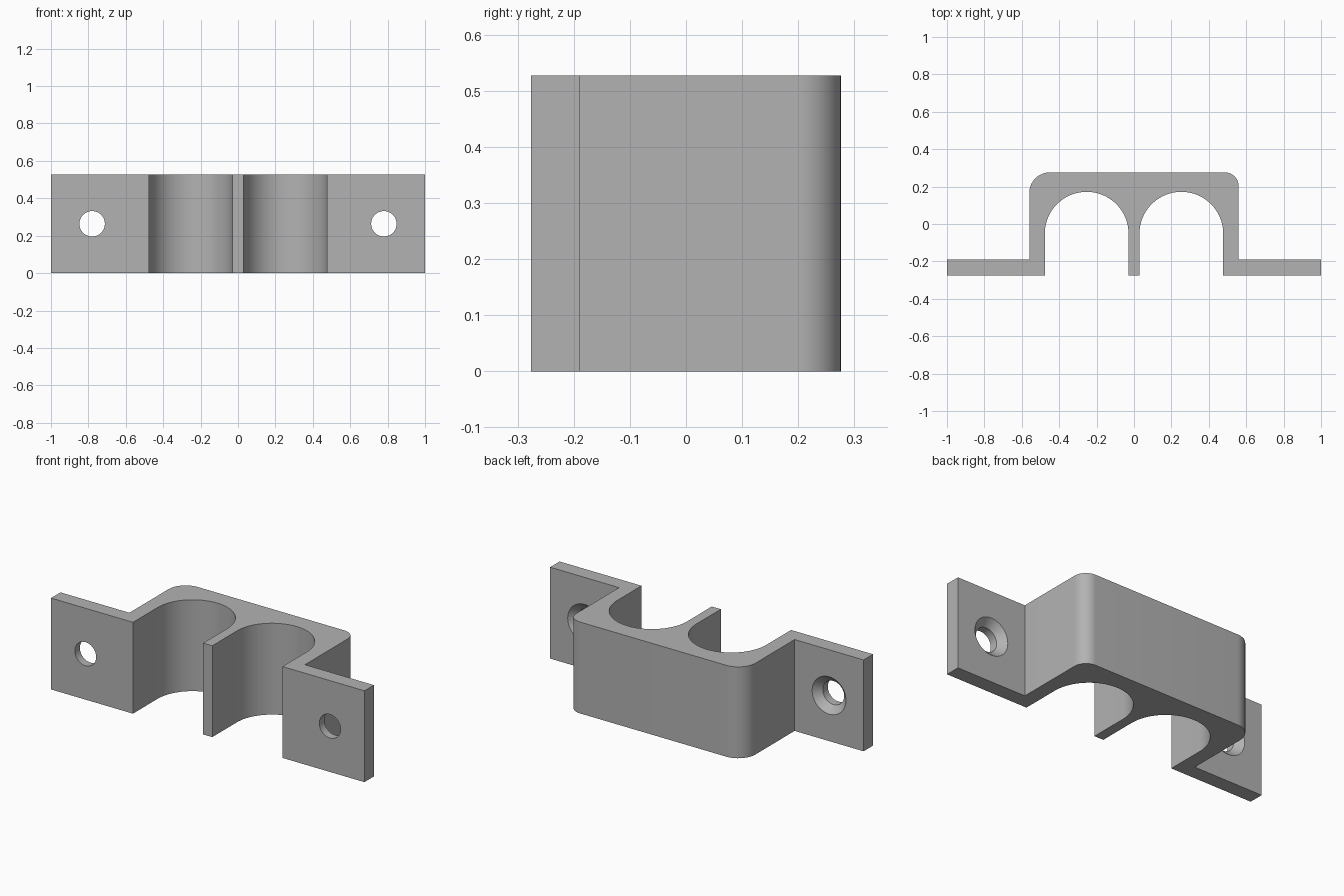
import bpy, bmesh
from math import sin, cos, radians

default = bpy.data.objects.get("Cube")
if default:
    bpy.data.objects.remove(default, do_unlink=True)

HEIGHT = 0.527
FRONT, BACK = -0.276, 0.276
FLANGE_BACK = -0.19
BODY = 0.56            # half width of the raised body
ARCH_X, ARCH_R, ARCH_Y = 0.253, 0.224, -0.052
HOLE_X, HOLE_R, SINK_R, SINK_DEPTH = 0.78, 0.068, 0.108, 0.04

grey = bpy.data.materials.new("grey")
grey.use_nodes = True
colour = (0.45, 0.45, 0.45, 1)
grey.diffuse_color = colour
grey.node_tree.nodes["Principled BSDF"].inputs["Base Color"].default_value = colour


def arc(cx, cy, r, start, end, steps):
    """Points along an arc, angles in degrees."""
    angles = [radians(start + (end - start) * i / steps) for i in range(steps + 1)]
    return [(cx + r * cos(a), cy + r * sin(a)) for a in angles]


def finish(name, bm):
    bmesh.ops.recalc_face_normals(bm, faces=bm.faces)
    mesh = bpy.data.meshes.new(name)
    bm.to_mesh(mesh)
    bm.free()
    obj = bpy.data.objects.new(name, mesh)
    bpy.context.collection.objects.link(obj)
    return obj


def arch(cx):
    """Open-fronted round channel, traced from left to right."""
    return ([(cx - ARCH_R, FRONT)] + arc(cx, ARCH_Y, ARCH_R, 180, 0, 40)
            + [(cx + ARCH_R, FRONT)])


# Bracket cross-section: flanges, two channels and rounded back corners
small, large = 0.075, 0.11
profile = [(-1, FRONT)] + arch(-ARCH_X) + arch(ARCH_X)
profile += [(1, FRONT), (1, FLANGE_BACK), (BODY, FLANGE_BACK)]
profile += arc(BODY - small, BACK - small, small, 0, 90, 14)
profile += arc(-BODY + large, BACK - large, large, 90, 180, 14)
profile += [(-BODY, FLANGE_BACK), (-1, FLANGE_BACK)]

bm = bmesh.new()
base = bm.faces.new([bm.verts.new((x, y, 0)) for x, y in profile])
top = bmesh.ops.extrude_face_region(bm, geom=[base])["geom"]
bmesh.ops.translate(bm, vec=(0, 0, HEIGHT),
                    verts=[v for v in top if isinstance(v, bmesh.types.BMVert)])
bracket = finish("double_pipe_bracket", bm)
bracket.data.materials.append(grey)


def screw_cutter(x):
    """Lathed screw hole that flares to a countersink at the back."""
    rings = [(FRONT - 0.05, HOLE_R), (FLANGE_BACK - SINK_DEPTH, HOLE_R),
             (FLANGE_BACK, SINK_R), (FLANGE_BACK + 0.05, SINK_R)]
    bm = bmesh.new()
    loops = [[bm.verts.new((px, y, pz)) for px, pz in
              arc(x, HEIGHT / 2, r, 0, 352.5, 47)] for y, r in rings]
    for a, b in zip(loops, loops[1:]):
        for i in range(len(a)):
            bm.faces.new((a[i - 1], a[i], b[i], b[i - 1]))
    bm.faces.new(loops[0])
    bm.faces.new(loops[-1])
    cutter = finish("screw_hole_cutter", bm)
    cutter.hide_render = True
    return cutter


# Countersunk screw holes in both flanges
bpy.context.view_layer.objects.active = bracket
for side in (-1, 1):
    cutter = screw_cutter(side * HOLE_X)
    cut = bracket.modifiers.new("screw_hole", "BOOLEAN")
    cut.operation = "DIFFERENCE"
    cut.solver = "EXACT"
    cut.object = cutter
    bpy.ops.object.modifier_apply(modifier=cut.name)
    bpy.data.objects.remove(cutter, do_unlink=True)

# Smooth curves, sharp corners
bpy.ops.object.select_all(action="DESELECT")
bracket.select_set(True)
bpy.ops.object.shade_smooth_by_angle(angle=radians(25))
